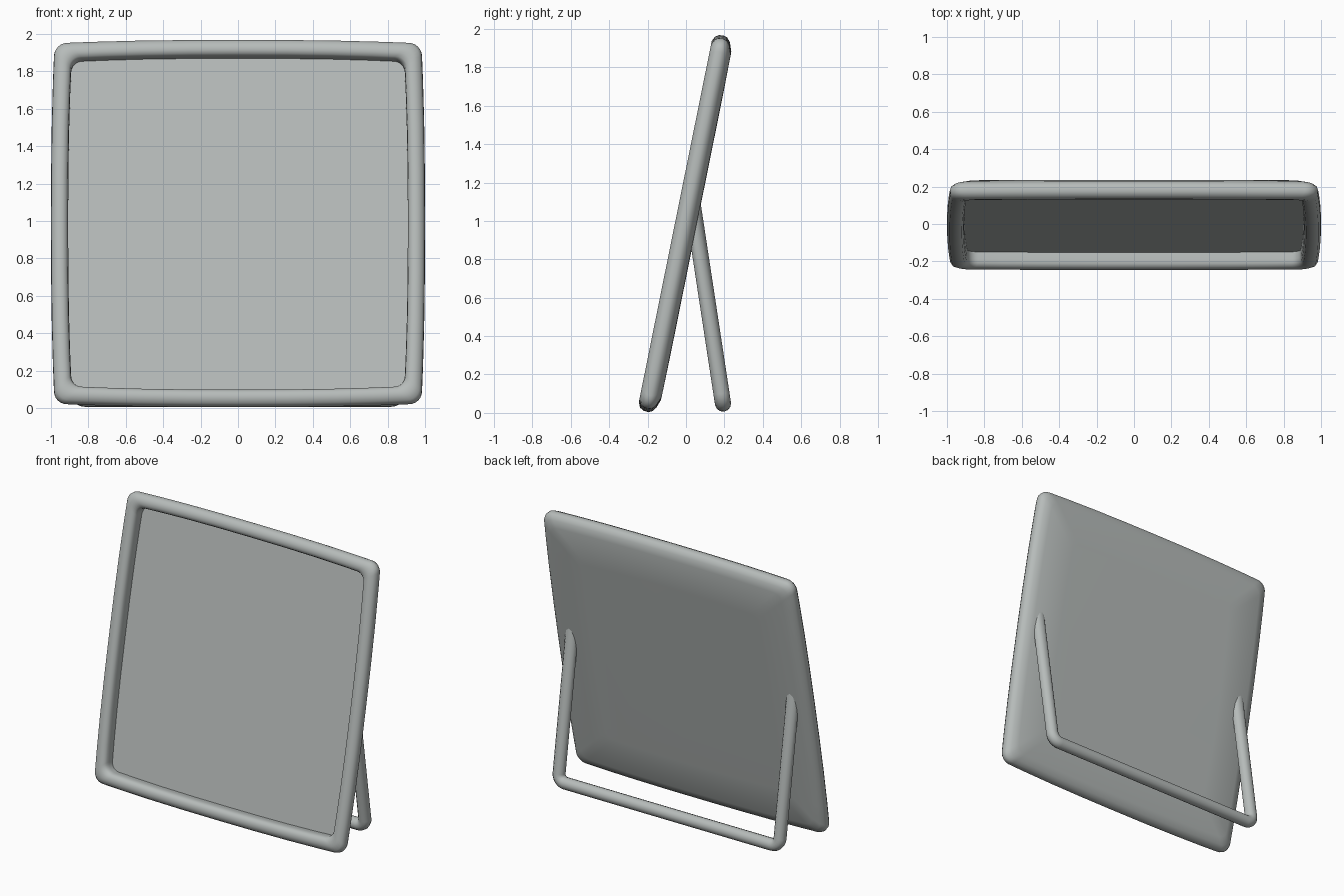
import bpy, bmesh, math
from mathutils import Vector

if "Cube" in bpy.data.objects:
    bpy.data.objects.remove(bpy.data.objects["Cube"])

# One grey for everything
grey = bpy.data.materials.new("soft grey")
grey.diffuse_color = (0.47, 0.50, 0.49, 1)
grey.use_nodes = True
grey.node_tree.nodes["Principled BSDF"].inputs["Base Color"].default_value = grey.diffuse_color

TILT = math.atan(0.202)
UP = Vector((0, math.sin(TILT), math.cos(TILT)))      # along the panel
BACK = Vector((0, math.cos(TILT), -math.sin(TILT)))   # out of its back
CENTRE = Vector((0, 0, 0.985))


def finish(obj, angle):
    obj.data.materials.clear()
    obj.data.materials.append(grey)
    bpy.ops.object.select_all(action='DESELECT')
    obj.select_set(True)
    bpy.context.view_layer.objects.active = obj
    bpy.ops.object.shade_smooth_by_angle(angle=math.radians(angle))


def outline(inset, r):
    """Rounded square with gently bowed sides."""
    a = 1 - inset
    c = a - 0.016 - r
    pts = []
    for k in range(4):
        side = []
        for i in range(7):                       # rounded corner
            t = math.radians(-0 + 90 * i / 6)
            side.append((c + r * math.cos(t), c + r * math.sin(t)))
        for f in (0.85, 0.6, 0.3, 0, -0.3, -0.6, -0.85):   # bowed side
            side.append((c * f, a - 0.016 * abs(f) ** 2.5))
        ca, sa = round(math.cos(k * math.pi / 2)), round(math.sin(k * math.pi / 2))
        pts += [(x * ca - y * sa, x * sa + y * ca) for x, y in side]
    return pts


# Tilted panel: back, rounded rim and recessed front in one loft
rings = [(0.30, 0.056, 0.05), (0.075, 0.054, 0.06), (0.03, 0.038, 0.065),
         (0.006, 0.019, 0.07), (0.0, 0.0, 0.07), (0.002, -0.025, 0.07),
         (0.014, -0.045, 0.07), (0.04, -0.057, 0.065), (0.062, -0.056, 0.06),
         (0.08, -0.048, 0.06), (0.089, -0.032, 0.06), (0.092, -0.01, 0.06),
         (0.092, 0.028, 0.06)]
bm = bmesh.new()
loops = [[bm.verts.new(CENTRE + Vector((x, 0, 0)) + UP * v + BACK * w)
          for x, v in outline(d, r)] for d, w, r in rings]
for a, b in zip(loops, loops[1:]):
    n = len(a)
    for i in range(n):
        j = (i + 1) % n
        bm.faces.new((a[i], a[j], b[j], b[i]))
bm.faces.new(loops[0])
bm.faces.new(loops[-1])
bmesh.ops.recalc_face_normals(bm, faces=bm.faces)
mesh = bpy.data.meshes.new("panel")
bm.to_mesh(mesh)
bm.free()
panel = bpy.data.objects.new("panel", mesh)
bpy.context.collection.objects.link(panel)
finish(panel, 50)

# U-shaped tube stand leaning against the back
X, R, Z0 = 0.87, 0.055, 0.048
half = [(X, 1.2)]
for i in range(7):
    t = math.radians(90 * i / 6)
    half.append((X - R + R * math.cos(t), Z0 + R - R * math.sin(t)))
path = half + [(-x, z) for x, z in reversed(half)]
curve = bpy.data.curves.new("stand", 'CURVE')
curve.dimensions = '3D'
curve.bevel_depth = 0.042
curve.bevel_resolution = 4
spline = curve.splines.new('POLY')
spline.points.add(len(path) - 1)
for p, (x, z) in zip(spline.points, path):
    p.co = (x, 0.2 - 0.152 * z, z, 1)
stand = bpy.data.objects.new("stand", curve)
bpy.context.collection.objects.link(stand)
bpy.context.view_layer.objects.active = stand
stand.select_set(True)
panel.select_set(False)
bpy.ops.object.convert(target='MESH')
stand = bpy.context.view_layer.objects.active

# Trim the stand's ends inside the panel's thickness
bm = bmesh.new()
bm.from_mesh(stand.data)
bmesh.ops.bisect_plane(bm, geom=bm.verts[:] + bm.edges[:] + bm.faces[:],
                       plane_co=CENTRE + BACK * 0.042, plane_no=-BACK,
                       clear_outer=True)
bm.to_mesh(stand.data)
bm.free()
finish(stand, 60)
